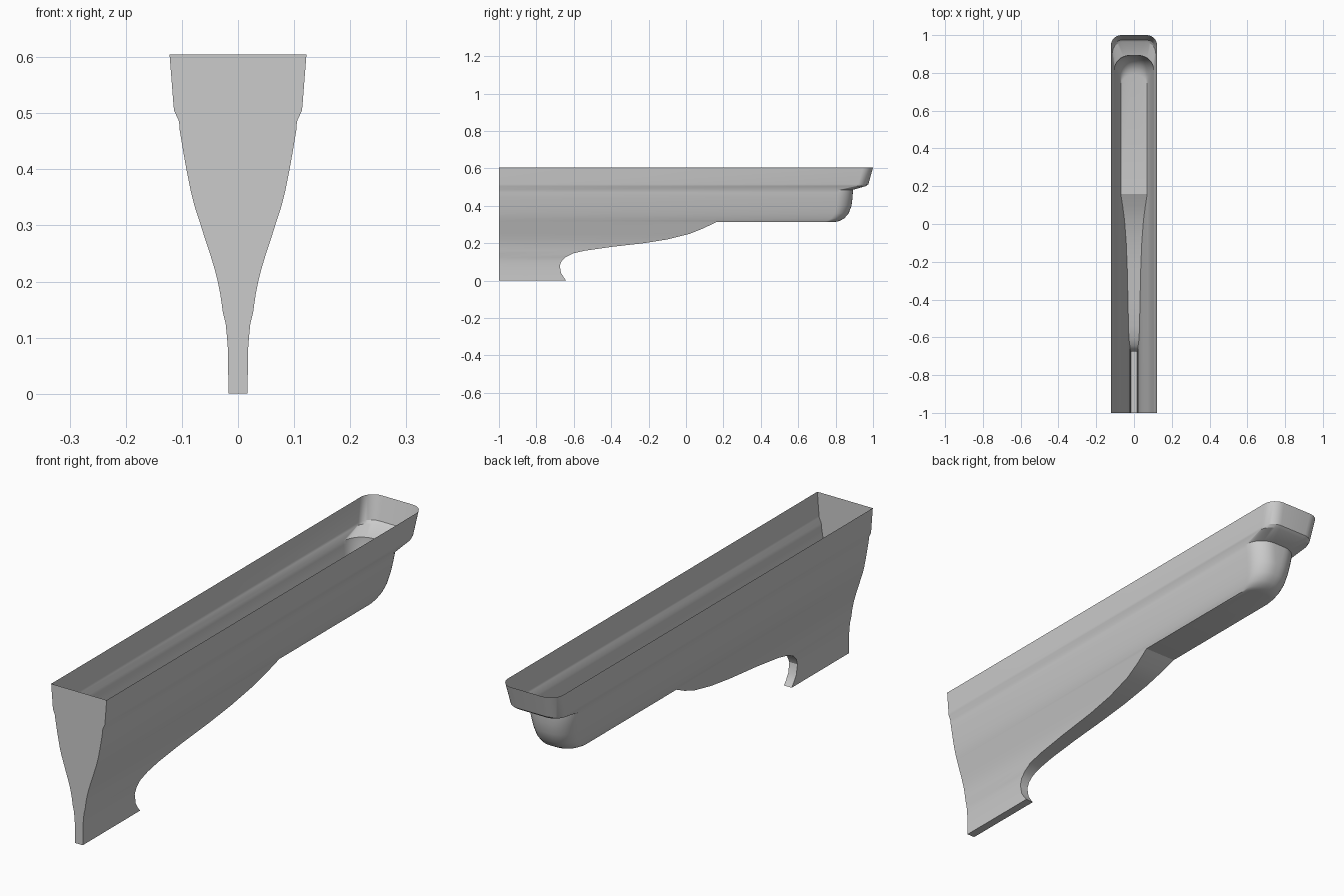
import bpy, bmesh, math

if "Cube" in bpy.data.objects:
    bpy.data.objects.remove(bpy.data.objects["Cube"])

# Hull levels from keel to rim: (height, half width, end position in y)
KEEL = [(0, .017, -.64), (.015, .017, -.652), (.04, .0175, -.668), (.08, .018, -.675),
        (.105, .02, -.665), (.125, .022, -.645), (.145, .027, -.605), (.16, .029, -.54),
        (.18, .032, -.4), (.2, .036, -.225), (.22, .041, -.1), (.25, .05, .02),
        (.28, .06, .095), (.312, .07, .16)]
# Rounded end above the floor: (height, half width, end, corner radius)
BODY = [(.312, .07, .79, .06), (.318, .072, .82, .065), (.333, .077, .847, .07),
        (.36, .084, .87, .075), (.4, .092, .885, .08), (.44, .099, .89, .08),
        (.47, .104, .892, .08), (.485, .105, .892, .08), (.505, .114, .962, .055),
        (.515, .115, .975, .055), (.605, .122, 1.0, .055)]
FRONT, STEPS = -1.0, 8


def level_loop(bm, z, w, end, r=0.0):
    """Horizontal loop: square at the front, rounded corners at the back."""
    pts = [(w, FRONT)]
    for side, start in ((1, 0), (-1, math.pi / 2)):
        for i in range(STEPS + 1):
            a = start + math.pi / 2 * i / STEPS
            pts.append((side * (w - r) + r * math.cos(a), end - r + r * math.sin(a)))
    pts.append((-w, FRONT))
    return [bm.verts.new((x, y, z)) for x, y in pts]


# Open-topped hull, lofted through the levels
bm = bmesh.new()
loops = [level_loop(bm, *lv) for lv in KEEL + BODY]
bm.faces.new(loops[0])
for low, high in zip(loops, loops[1:]):
    n = len(low)
    for i in range(n):
        j = (i + 1) % n
        bm.faces.new((low[i], low[j], high[j], high[i]))
bmesh.ops.remove_doubles(bm, verts=bm.verts, dist=1e-5)
bmesh.ops.dissolve_degenerate(bm, edges=bm.edges, dist=1e-5)
bmesh.ops.recalc_face_normals(bm, faces=bm.faces)

mesh = bpy.data.meshes.new("hull")
bm.to_mesh(mesh)
bm.free()
hull = bpy.data.objects.new("hull", mesh)
bpy.context.collection.objects.link(hull)
bpy.context.view_layer.objects.active = hull
hull.select_set(True)
bpy.ops.object.shade_smooth_by_angle(angle=math.radians(25))
